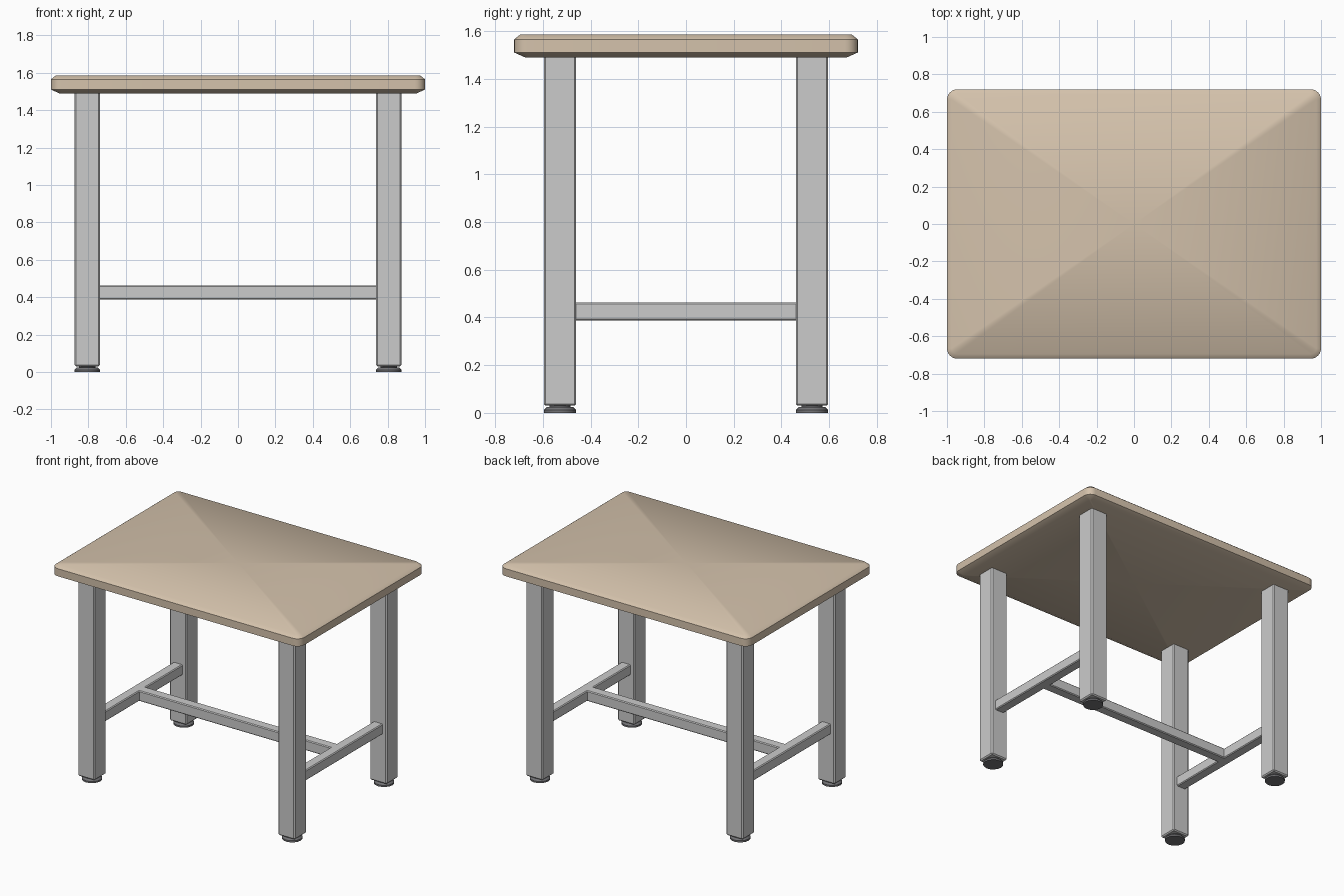
import bpy, bmesh
from math import radians, cos, sin, pi

if "Cube" in bpy.data.objects:
    bpy.data.objects.remove(bpy.data.objects["Cube"])


def material(name, rgb):
    m = bpy.data.materials.new(name)
    m.diffuse_color = (*rgb, 1)
    m.use_nodes = True
    m.node_tree.nodes["Principled BSDF"].inputs["Base Color"].default_value = m.diffuse_color
    return m


def finish(name, bm, mat=None, angle=None):
    bmesh.ops.recalc_face_normals(bm, faces=bm.faces)
    me = bpy.data.meshes.new(name)
    bm.to_mesh(me)
    bm.free()
    ob = bpy.data.objects.new(name, me)
    bpy.context.collection.objects.link(ob)
    if mat:
        me.materials.append(mat)
    if angle:
        bpy.context.view_layer.objects.active = ob
        ob.select_set(True)
        bpy.ops.object.shade_smooth_by_angle(angle=radians(angle))
        ob.select_set(False)
    return ob


def loft(name, rings, mat=None, angle=None):
    """Skin stacked rings of points and close both ends with a centre fan."""
    bm = bmesh.new()
    loops = [[bm.verts.new(p) for p in ring] for ring in rings]
    n = len(loops[0])
    for a, b in zip(loops, loops[1:]):
        for i in range(n):
            j = (i + 1) % n
            bm.faces.new((a[i], a[j], b[j], b[i]))
    for loop in (loops[0], loops[-1]):
        mid = bm.verts.new(sum((v.co for v in loop), loop[0].co * 0) / n)
        for i in range(n):
            bm.faces.new((loop[i], loop[(i + 1) % n], mid))
    return finish(name, bm, mat, angle)


def bar(name, lo, hi, bevel):
    """Box between two corners with chamfered edges."""
    bm = bmesh.new()
    bmesh.ops.create_cube(bm, size=1)
    for v in bm.verts:
        for k in range(3):
            v.co[k] = hi[k] if v.co[k] > 0 else lo[k]
    bmesh.ops.bevel(bm, geom=bm.edges[:], offset=bevel, segments=1,
                    affect='EDGES', profile=0.5)
    return finish(name, bm)


def rounded_rect(hx, hy, r, z, seg=6):
    pts = []
    for q, (sx, sy) in enumerate(((1, 1), (-1, 1), (-1, -1), (1, -1))):
        for i in range(seg + 1):
            t = (q + i / seg) * pi / 2
            pts.append((sx * (hx - r) + r * cos(t), sy * (hy - r) + r * sin(t), z))
    return pts


def circle(cx, cy, r, z, n=16):
    return [(cx + r * cos(2 * pi * i / n), cy + r * sin(2 * pi * i / n), z)
            for i in range(n)]


wood = material("wood", (0.66, 0.54, 0.41))
rubber = material("rubber", (0.17, 0.17, 0.18))

# Tabletop with rounded corners and chamfered rims
profile = ((0.045, 1.49), (0.0, 1.51), (0.0, 1.565), (0.025, 1.585))
loft("tabletop", [rounded_rect(1 - d, 0.72 - d, 0.055 - d, z) for d, z in profile],
     wood, 42)

# Legs and levelling feet
LX, LY, H = 0.806, 0.528, 0.068
for sx, side in ((-1, "left"), (1, "right")):
    for sy, end in ((-1, "front"), (1, "back")):
        x, y = sx * LX, sy * LY
        bar(f"{end}_{side}_leg", (x - H, y - H, 0.03), (x + H, y + H, 1.50), 0.008)
        rings = [circle(x, y, r, z) for r, z in
                 ((0.068, 0), (0.068, 0.012), (0.055, 0.025), (0.045, 0.025), (0.045, 0.035))]
        loft(f"{end}_{side}_foot", rings, rubber, 30)
    # Side stretcher between front and back legs
    x = sx * LX
    bar(f"{side}_stretcher", (x - 0.037, -0.48, 0.387), (x + 0.037, 0.48, 0.463), 0.006)

# Long stretcher joining the two side stretchers
bar("centre_stretcher", (-0.79, -0.037, 0.387), (0.79, 0.037, 0.463), 0.006)
